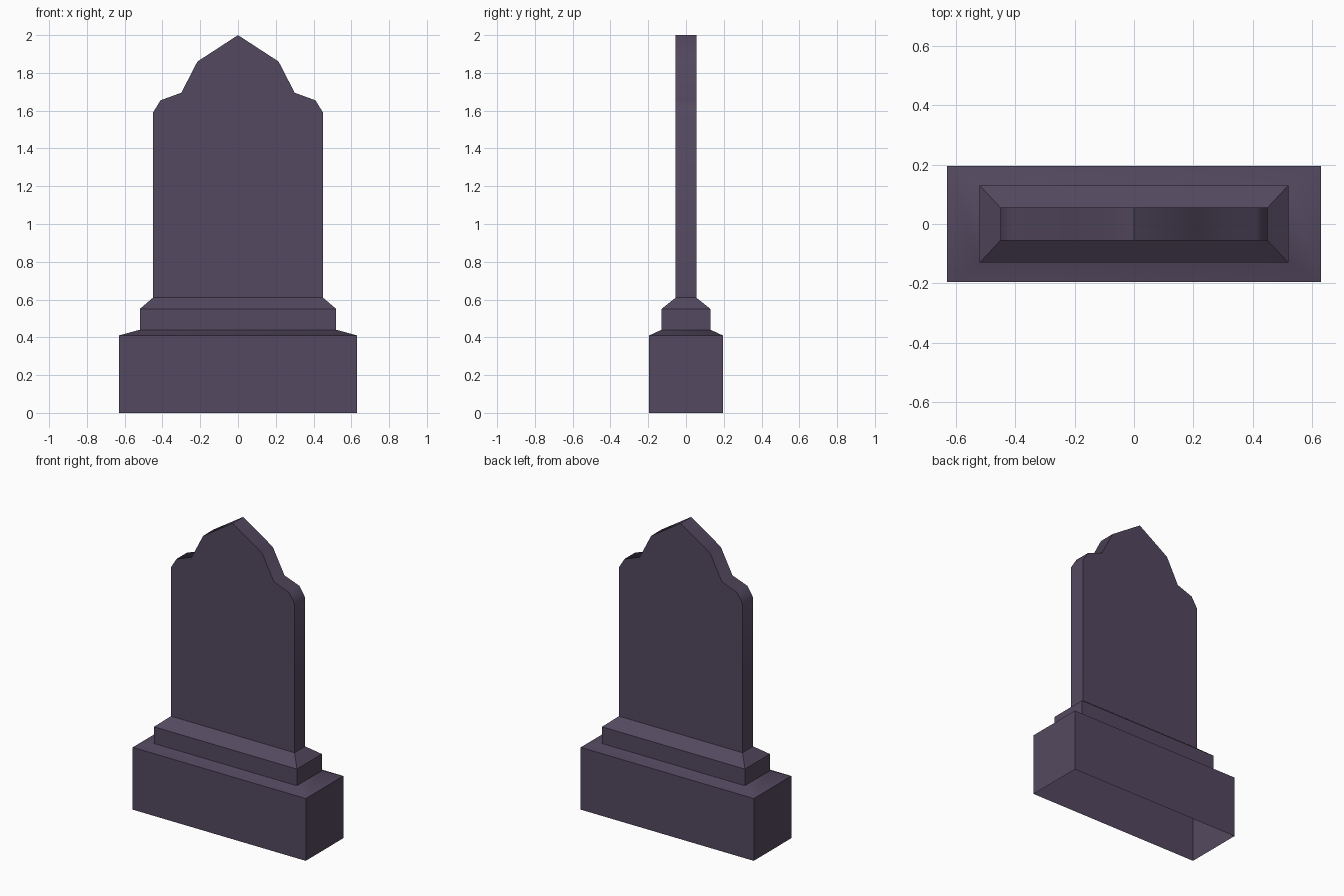
import bpy, bmesh, math

cube = bpy.data.objects.get("Cube")
if cube:
    bpy.data.objects.remove(cube, do_unlink=True)

# Single stone colour
stone = bpy.data.materials.new("dark_purple_stone")
stone.use_nodes = True
colour = (0.088, 0.066, 0.116, 1)
stone.diffuse_color = colour
bsdf = next(n for n in stone.node_tree.nodes if n.type == 'BSDF_PRINCIPLED')
bsdf.inputs["Base Color"].default_value = colour
bsdf.inputs["Roughness"].default_value = 0.9


def finish(bm, name):
    bmesh.ops.recalc_face_normals(bm, faces=bm.faces)
    mesh = bpy.data.meshes.new(name)
    bm.to_mesh(mesh)
    bm.free()
    mesh.materials.append(stone)
    obj = bpy.data.objects.new(name, mesh)
    bpy.context.collection.objects.link(obj)
    bpy.ops.object.select_all(action='DESELECT')
    obj.select_set(True)
    bpy.context.view_layer.objects.active = obj
    bpy.ops.object.shade_smooth_by_angle(angle=math.radians(45))
    return obj


# Stepped plinth: rectangular rings (half width, half depth, height), open below
rings = [(0.63, 0.195, 0), (0.63, 0.195, 0.41), (0.52, 0.13, 0.44),
         (0.52, 0.13, 0.55), (0.45, 0.055, 0.61)]
bm = bmesh.new()
previous = None
for w, d, z in rings:
    ring = [bm.verts.new((sx * w, sy * d, z))
            for sx, sy in ((-1, -1), (1, -1), (1, 1), (-1, 1))]
    if previous:
        for i in range(4):
            j = (i + 1) % 4
            bm.faces.new((previous[i], previous[j], ring[j], ring[i]))
    previous = ring
finish(bm, "plinth")

# Upright slab: mirrored half outline with shouldered, pointed top
half = [(0.45, 0.61), (0.45, 1.59), (0.41, 1.655), (0.30, 1.695), (0.215, 1.86)]
outline = half + [(0, 2.0)] + [(-x, z) for x, z in reversed(half)]
bm = bmesh.new()
front = bm.faces.new([bm.verts.new((x, -0.055, z)) for x, z in outline])
back = bmesh.ops.extrude_face_region(bm, geom=[front], use_keep_orig=True)
bmesh.ops.translate(bm, vec=(0, 0.11, 0),
                    verts=[v for v in back["geom"] if isinstance(v, bmesh.types.BMVert)])
# The underside is hidden inside the plinth
hidden = [f for f in bm.faces if all(v.co.z < 0.62 for v in f.verts)]
bmesh.ops.delete(bm, geom=hidden, context='FACES')
finish(bm, "headstone_slab")
